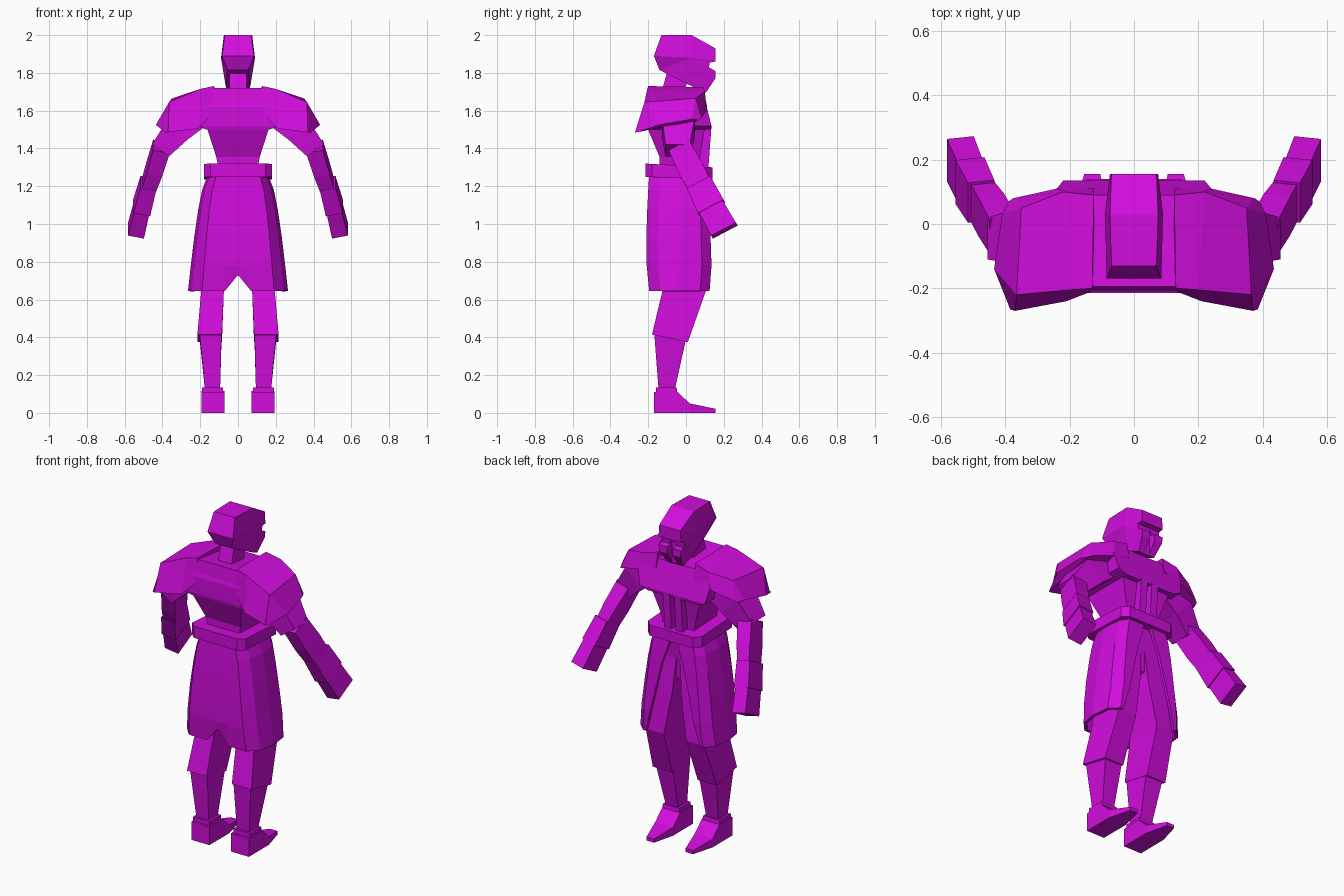
import bpy
import bmesh
from mathutils import Vector

magenta = bpy.data.materials.new("magenta")
magenta.diffuse_color = (0.64, 0.004, 0.72, 1)


def finish(bm, name):
    bmesh.ops.recalc_face_normals(bm, faces=bm.faces)
    me = bpy.data.meshes.new(name)
    bm.to_mesh(me)
    bm.free()
    me.materials.append(magenta)
    ob = bpy.data.objects.new(name, me)
    bpy.context.collection.objects.link(ob)
    return ob


def loft(name, rings, closed=True, caps=True, flip=1):
    """Skin a list of equal-length point rings; flip=-1 mirrors across x."""
    bm = bmesh.new()
    rows = [[bm.verts.new((p[0] * flip, p[1], p[2])) for p in r] for r in rings]
    n = len(rows[0])
    for a, b in zip(rows, rows[1:]):
        for i in range(n if closed else n - 1):
            j = (i + 1) % n
            bm.faces.new((a[i], a[j], b[j], b[i]))
    if caps:
        bm.faces.new(rows[0])
        bm.faces.new(rows[-1])
    return finish(bm, name)


def box_ring(x0, x1, y0, y1, z0, z1=None):
    """Quad ring; z0 at the back edge, z1 at the front edge."""
    z1 = z0 if z1 is None else z1
    return [(x0, y0, z0), (x1, y0, z0), (x1, y1, z1), (x0, y1, z1)]


def chamfer_ring(w, y0, y1, c, z0, z1):
    """Symmetric octagon with corner cut c, tilted from back z0 to front z1."""
    pts = [(-w + c, y0), (w - c, y0), (w, y0 + c), (w, y1 - c),
           (w - c, y1), (-w + c, y1), (-w, y1 - c), (-w, y0 + c)]
    return [(x, y, z0 + (z1 - z0) * (y - y0) / (y1 - y0)) for x, y in pts]


def limb_ring(center, axis, hx, hv):
    """Quad ring perpendicular to a limb axis."""
    d = Vector(axis).normalized()
    u = (Vector((1, 0, 0)) - d * d.x).normalized()
    v = d.cross(u)
    c = Vector(center)
    return [c + u * (hx * a) + v * (hv * b) for a, b in ((-1, -1), (1, -1), (1, 1), (-1, 1))]


# Helmet: side profile (y, z, half width), with the eye slot notched in front
profile = [(-0.13, 2.0, 0.07), (0.03, 2.0, 0.075), (0.155, 1.93, 0.07), (0.155, 1.86, 0.075),
           (0.125, 1.855, 0.075), (0.12, 1.815, 0.075), (0.155, 1.81, 0.075), (0.155, 1.77, 0.07),
           (0.105, 1.695, 0.055), (0.03, 1.73, 0.065), (-0.14, 1.815, 0.055), (-0.17, 1.89, 0.085)]
bm = bmesh.new()
sides = []
for s in (-1, 1):
    edge = [bm.verts.new((s * w, y, z)) for y, z, w in profile]
    cheek = bm.verts.new((s * 0.09, 0.03, 1.88))
    for i in range(len(edge)):
        bm.faces.new((edge[i], edge[(i + 1) % len(edge)], cheek))
    sides.append(edge)
for i in range(len(profile)):
    j = (i + 1) % len(profile)
    bm.faces.new((sides[0][i], sides[0][j], sides[1][j], sides[1][i]))
helmet = finish(bm, "helmet")

# Vertical slit between the cheek guards
cutter = loft("slit_cutter", [box_ring(-0.018, 0.018, 0.11, 0.2, 1.66),
                              box_ring(-0.018, 0.018, 0.11, 0.2, 1.835)])
cutter.hide_render = True
cutter.hide_viewport = True
cut = helmet.modifiers.new("slit", "BOOLEAN")
cut.operation = "DIFFERENCE"
cut.solver = "EXACT"
cut.object = cutter

# Neck, collar and torso
loft("neck", [box_ring(-0.045, 0.045, -0.14, -0.02, 1.66),
              box_ring(-0.045, 0.045, -0.09, 0.03, 1.84)])
loft("collar", [box_ring(-0.14, 0.14, -0.205, 0.1, 1.645),
                box_ring(-0.13, 0.13, -0.195, 0.085, 1.72, 1.69)])
loft("chest", [box_ring(-0.165, 0.165, -0.205, 0.13, 1.5),
               box_ring(-0.22, 0.22, -0.21, 0.135, 1.52),
               box_ring(-0.24, 0.24, -0.21, 0.11, 1.62),
               box_ring(-0.17, 0.17, -0.19, 0.09, 1.69)])
loft("abdomen", [box_ring(-0.1, 0.1, -0.14, 0.07, 1.28),
                 box_ring(-0.115, 0.115, -0.14, 0.075, 1.355),
                 box_ring(-0.165, 0.165, -0.205, 0.1, 1.51)])
for s in (-1, 1):
    loft("front_strap", [box_ring(0.015, 0.06, 0.07, 0.115, 1.25),
                         box_ring(0.015, 0.06, 0.08, 0.135, 1.52)], flip=s)
loft("belt", [chamfer_ring(0.18, -0.215, 0.14, 0.035, 1.25, 1.235),
              chamfer_ring(0.18, -0.215, 0.14, 0.035, 1.32, 1.3)])
loft("pelvis", [box_ring(-0.11, 0.11, -0.13, 0.06, 0.98),
                box_ring(-0.14, 0.14, -0.17, 0.09, 1.27)])

# Skirt: (z, half width, back y, front y, front opening, back notch rise)
levels = [(1.26, 0.16, -0.195, 0.115, 0.02, 0), (1.18, 0.19, -0.2, 0.122, 0.04, 0),
          (1.08, 0.21, -0.205, 0.126, 0.075, 0), (0.93, 0.232, -0.21, 0.13, 0.11, 0),
          (0.78, 0.25, -0.208, 0.135, 0.145, 0), (0.645, 0.265, -0.195, 0.125, 0.18, 0.085)]
rings = []
for z, w, yb, yf, gap, rise in levels:
    half = [(gap, yf, z), (max(gap + 0.02, w * 0.75), yf, z), (w * 0.95, yf - 0.05, z),
            (w, -0.04, z), (w * 0.93, yb + 0.06, z), (w * 0.72, yb, z), (0.07, yb, z)]
    rings.append(half + [(0, yb, z + rise)] + [(-x, y, h) for x, y, h in reversed(half)])
skirt = loft("skirt", rings, closed=False, caps=False)
thick = skirt.modifiers.new("cloth_thickness", "SOLIDIFY")
thick.thickness = 0.018
thick.offset = -1

for s in (-1, 1):
    # Shoulder guard, stations from collar to outer edge
    loft("shoulder_guard", [
        [(0.12, -0.205, 1.6), (0.13, -0.2, 1.73), (0.125, 0.09, 1.725), (0.125, 0.11, 1.63)],
        [(0.21, -0.24, 1.505), (0.2, -0.205, 1.715), (0.22, 0.1, 1.7), (0.24, 0.11, 1.6)],
        [(0.37, -0.27, 1.485), (0.365, -0.22, 1.645), (0.35, 0.05, 1.665), (0.375, 0.08, 1.56)],
        [(0.385, -0.265, 1.485), (0.435, -0.14, 1.525), (0.41, 0.03, 1.555), (0.39, 0.07, 1.55)],
    ], flip=s)

    # Arm
    down = (0.11, 0.23, -0.44)
    loft("upper_arm", [limb_ring((0.23, -0.04, 1.58), (1, 0, -1), 0.085, 0.09),
                       limb_ring((0.32, -0.04, 1.5), (1, 0, -1), 0.075, 0.085),
                       limb_ring((0.41, -0.045, 1.39), (0.7, 0, -1), 0.055, 0.065)], flip=s)
    loft("forearm", [limb_ring((0.405, -0.035, 1.41), down, 0.045, 0.06),
                     limb_ring((0.445, 0.03, 1.285), down, 0.042, 0.068),
                     limb_ring((0.49, 0.1, 1.15), down, 0.035, 0.062)], flip=s)
    loft("wrist_cuff", [limb_ring((0.475, 0.07, 1.215), down, 0.042, 0.07),
                        limb_ring((0.51, 0.135, 1.085), down, 0.046, 0.077)], flip=s)
    loft("hand", [limb_ring((0.508, 0.13, 1.095), down, 0.04, 0.07),
                  limb_ring((0.54, 0.203, 0.965), down, 0.043, 0.074)], flip=s)

    # Leg
    loft("thigh", [box_ring(0.085, 0.215, -0.18, 0.01, 0.415, 0.375),
                   box_ring(0.075, 0.195, -0.125, 0.105, 0.645),
                   box_ring(0.03, 0.17, -0.13, 0.09, 0.9),
                   box_ring(0.01, 0.13, -0.12, 0.07, 1.15)], flip=s)
    loft("shin", [box_ring(0.095, 0.175, -0.145, -0.06, 0.12),
                  box_ring(0.087, 0.203, -0.168, 0.0, 0.42, 0.39)], flip=s)
    loft("ankle_cuff", [box_ring(0.08, 0.19, -0.158, -0.045, 0.1),
                        box_ring(0.08, 0.19, -0.158, -0.05, 0.135)], flip=s)
    # Shoe: stations from heel to toe (y, top z, inner x, outer x)
    shoe = [(-0.17, 0.11, 0.072, 0.192), (-0.05, 0.115, 0.072, 0.192),
            (0.02, 0.05, 0.072, 0.192), (0.155, 0.022, 0.105, 0.155)]
    loft("shoe", [[(a, y, 0), (b, y, 0), (b, y, h), (a, y, h)] for y, h, a, b in shoe], flip=s)
